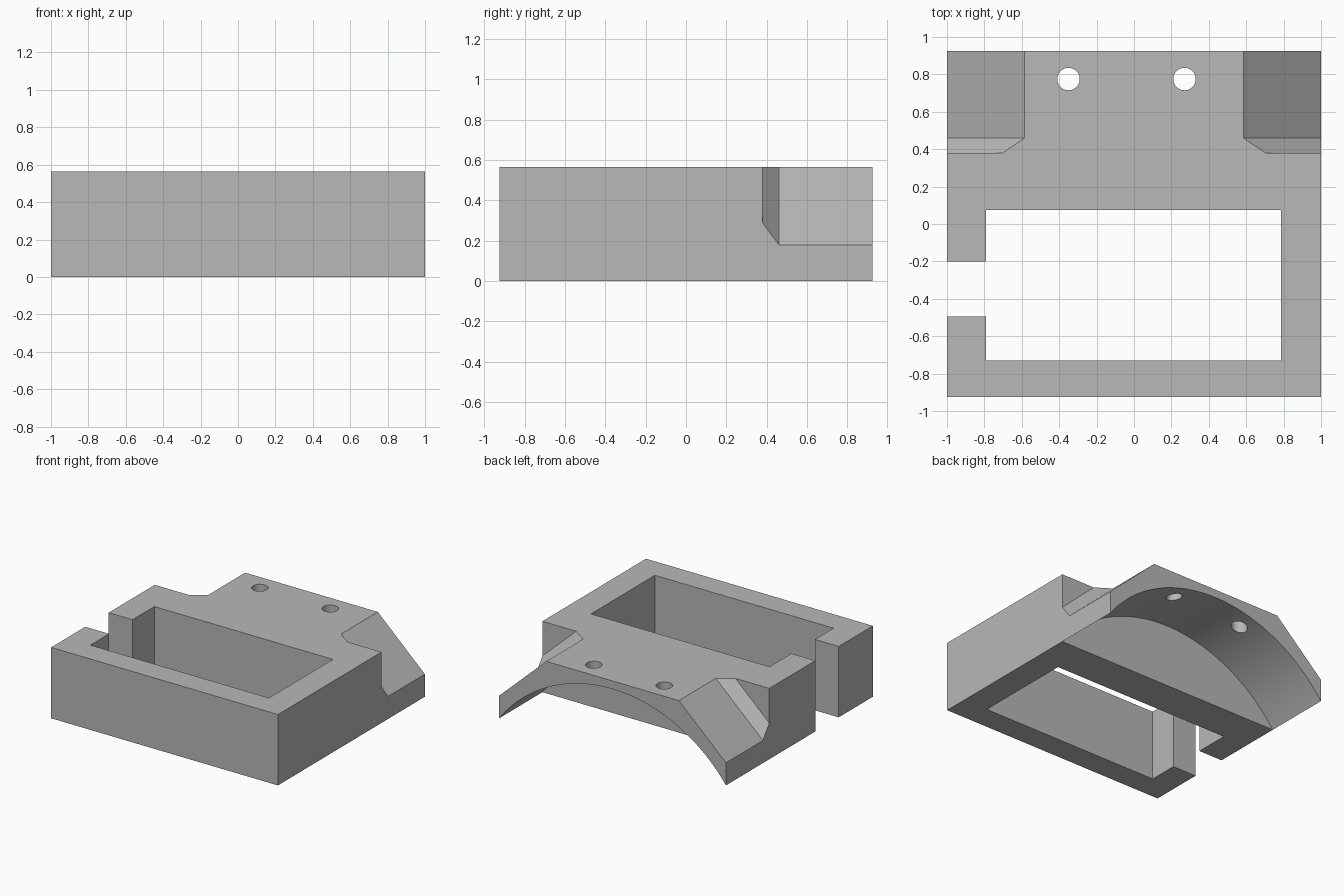
import bpy, math
from mathutils import Vector

if "Cube" in bpy.data.objects:
    bpy.data.objects.remove(bpy.data.objects["Cube"], do_unlink=True)

HALF_Y, HEIGHT, STEP_Y = 0.925, 0.565, 0.38

grey = bpy.data.materials.new("plain grey")
grey.use_nodes = True
colour = (0.48, 0.48, 0.48, 1)
grey.diffuse_color = colour
grey.node_tree.nodes["Principled BSDF"].inputs["Base Color"].default_value = colour


def prism(name, profile, sweep):
    """Closed solid: a planar profile swept along a vector."""
    n = len(profile)
    start = [Vector(p) for p in profile]
    verts = start + [p + Vector(sweep) for p in start]
    faces = [range(n), range(2 * n - 1, n - 1, -1)]
    faces += [(i, i + n, (i + 1) % n + n, (i + 1) % n) for i in range(n)]
    mesh = bpy.data.meshes.new(name)
    mesh.from_pydata(verts, [], [tuple(f) for f in faces])
    obj = bpy.data.objects.new(name, mesh)
    bpy.context.collection.objects.link(obj)
    bpy.ops.object.select_all(action="DESELECT")
    obj.select_set(True)
    bpy.context.view_layer.objects.active = obj
    bpy.ops.object.mode_set(mode="EDIT")
    bpy.ops.mesh.select_all(action="SELECT")
    bpy.ops.mesh.normals_make_consistent(inside=False)
    bpy.ops.object.mode_set(mode="OBJECT")
    return obj


def block(name, x0, x1, y0, y1, z0, z1):
    corners = [(x0, y0, z0), (x1, y0, z0), (x1, y1, z0), (x0, y1, z0)]
    return prism(name, corners, (0, 0, z1 - z0))


body = block("bracket_body", -1, 1, -HALF_Y, HALF_Y, 0, HEIGHT)
body.data.materials.append(grey)


def cut(tool):
    """Subtract the tool from the body, then discard it."""
    tool.hide_render = True
    mod = body.modifiers.new(tool.name, "BOOLEAN")
    mod.operation, mod.solver, mod.object = "DIFFERENCE", "EXACT", tool
    bpy.context.view_layer.objects.active = body
    bpy.ops.object.modifier_apply(modifier=mod.name)
    bpy.data.objects.remove(tool, do_unlink=True)


# Rectangular pocket and the side slot leading into it
cut(block("pocket", -0.79, 0.785, -0.73, 0.075, -0.2, 1))
cut(block("side_slot", -1.2, -0.6, -0.495, -0.2, -0.2, 1))

# Arched saddle under the rear half
radius, centre_z, segments = 1.25, -0.75, 64
arc = []
for i in range(segments + 1):
    a = math.radians(-60 + 120 * i / segments)
    arc.append((radius * math.sin(a), STEP_Y, centre_z + radius * math.cos(a)))
cut(prism("saddle_arch", arc, (0, 1, 0)))

# Sloped rear shoulders, each with a bevelled step at its front
slope = (0.18 - HEIGHT) / (1 - 0.585)
for side in (-1, 1):
    x = 0.2
    z = HEIGHT + slope * (x - 0.585)
    outline = [(0.46, 0), (STEP_Y, 0.109), (STEP_Y, 2), (1.5, 2), (1.5, 0)]
    profile = [(side * x, y, z + d) for y, d in outline]
    cut(prism("shoulder", profile, (side * 1.2, 0, slope * 1.2)))

# Two vertical screw holes
for x in (-0.35, 0.27):
    ring = [(x + 0.06 * math.cos(t * math.tau / 48),
             0.775 + 0.06 * math.sin(t * math.tau / 48), -0.2) for t in range(48)]
    cut(prism("screw_hole", ring, (0, 0, 1.2)))

# Smooth the arch and holes, keep the edges sharp
bpy.ops.object.select_all(action="DESELECT")
body.select_set(True)
bpy.context.view_layer.objects.active = body
bpy.ops.object.shade_smooth_by_angle(angle=math.radians(25))
